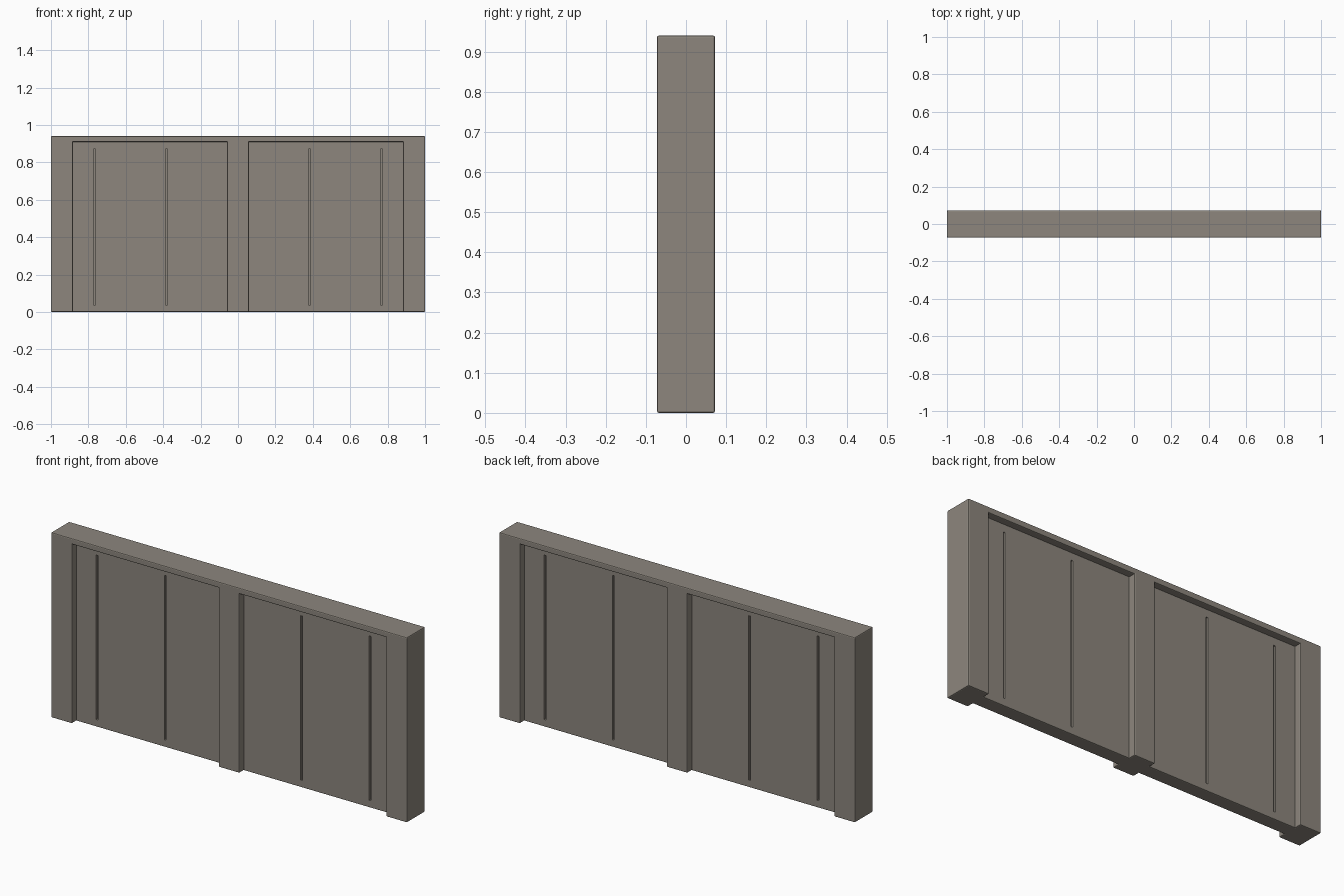
import bpy, bmesh, math
from mathutils import Matrix, Vector

if "Cube" in bpy.data.objects:
    bpy.data.objects.remove(bpy.data.objects["Cube"])

T, H, DEPTH = 0.0725, 0.94, 0.036   # half thickness, height, panel recess

concrete = bpy.data.materials.new("warm grey concrete")
concrete.diffuse_color = (0.266, 0.24, 0.207, 1)
concrete.use_nodes = True
concrete.node_tree.nodes["Principled BSDF"].inputs["Base Color"].default_value = concrete.diffuse_color


def boxes(name, limits):
    """One object made of axis-aligned boxes (x0, x1, y0, y1, z0, z1)."""
    bm = bmesh.new()
    for x0, x1, y0, y1, z0, z1 in limits:
        m = Matrix.Translation(((x0 + x1) / 2, (y0 + y1) / 2, (z0 + z1) / 2))
        m = m @ Matrix.Diagonal((x1 - x0, y1 - y0, z1 - z0, 1))
        bmesh.ops.create_cube(bm, size=1, matrix=m)
    me = bpy.data.meshes.new(name)
    bm.to_mesh(me)
    bm.free()
    ob = bpy.data.objects.new(name, me)
    bpy.context.collection.objects.link(ob)
    me.materials.append(concrete)
    return ob


def cut(target, cutter):
    mod = target.modifiers.new("cut", 'BOOLEAN')
    mod.operation = 'DIFFERENCE'
    mod.solver = 'EXACT'
    mod.object = cutter
    cutter.hide_render = True
    bpy.context.view_layer.objects.active = target
    bpy.ops.object.modifier_apply(modifier=mod.name)
    bpy.data.objects.remove(cutter)


# Solid wall block
wall = boxes("barrier_wall", [(-1, 1, -T, T, 0, H)])

# Two recessed bays on each face, leaving three pillars and a top rail
recess, grooves = [], []
for s in (-1, 1):
    y = sorted((s * (T - DEPTH), s * 0.2))
    for x0, x1 in ((-0.883, -0.058), (0.058, 0.883)):
        recess.append((x0, x1, *y, -0.2, 0.91))
    # Narrow vertical grooves in the panels
    g = sorted((s * (T - DEPTH - 0.01), s * (T - DEPTH + 0.01)))
    for x in (-0.767, -0.383, 0.383, 0.767):
        grooves.append((x - 0.005, x + 0.005, *g, 0.037, 0.872))

cut(wall, boxes("recess_cutter", recess))

# Chamfer the convex edges only
bm = bmesh.new()
bm.from_mesh(wall.data)
bmesh.ops.dissolve_limit(bm, angle_limit=0.01, verts=bm.verts, edges=bm.edges)
edges = [e for e in bm.edges if len(e.link_faces) == 2
         and e.calc_face_angle_signed(0) > math.radians(30)]
bmesh.ops.bevel(bm, geom=edges, offset=0.005, segments=2, profile=0.5,
                affect='EDGES', clamp_overlap=True)
bm.to_mesh(wall.data)
bm.free()

cut(wall, boxes("groove_cutter", grooves))
